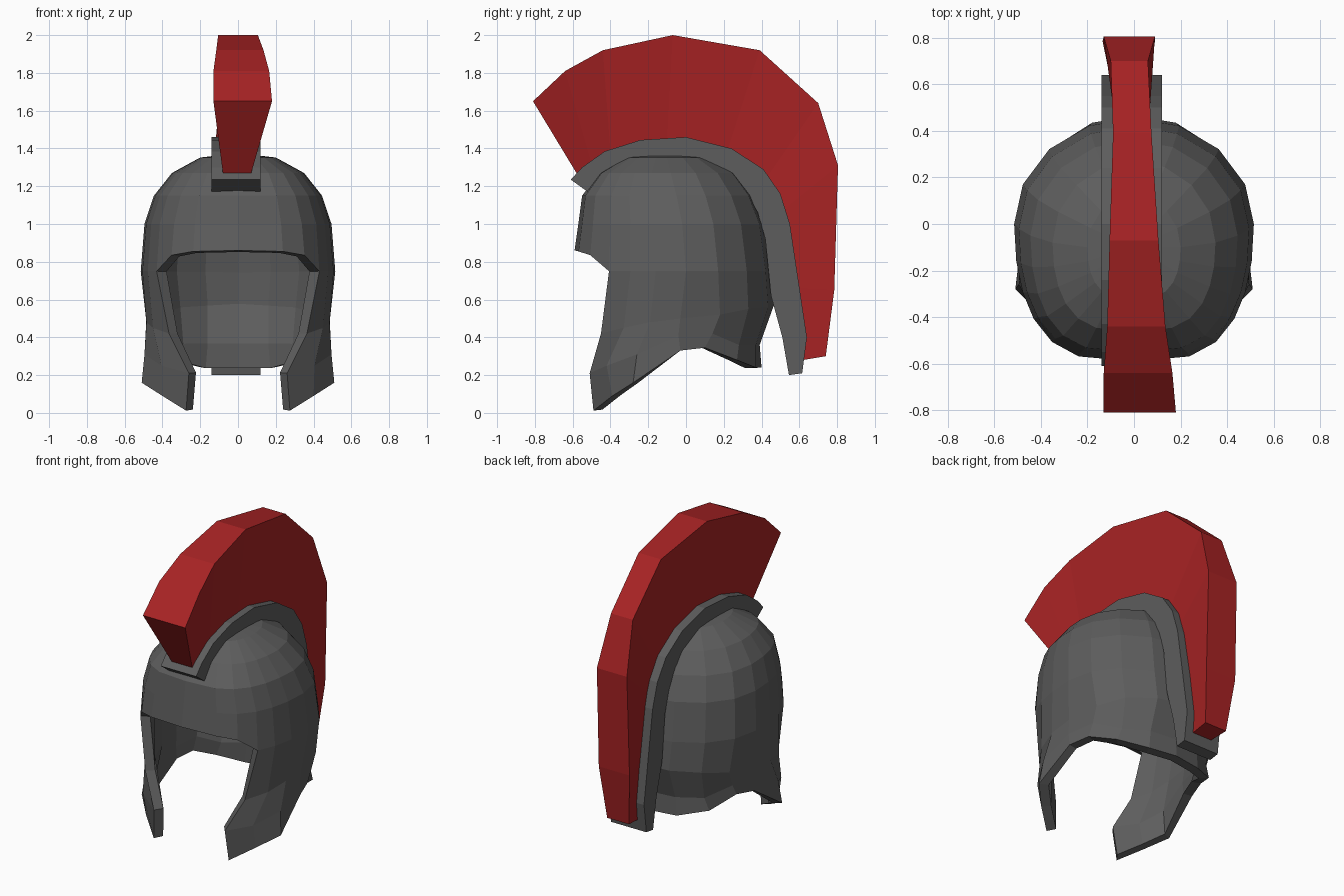
import bpy, bmesh
from math import sin, cos, radians

if "Cube" in bpy.data.objects:
    bpy.data.objects.remove(bpy.data.objects["Cube"])


def make_object(name, bm, mat):
    mesh = bpy.data.meshes.new(name)
    bm.to_mesh(mesh)
    bm.free()
    obj = bpy.data.objects.new(name, mesh)
    obj.data.materials.append(mat)
    bpy.context.collection.objects.link(obj)
    return obj


def make_material(name, color):
    mat = bpy.data.materials.new(name)
    mat.diffuse_color = (*color, 1)
    mat.use_nodes = True
    mat.node_tree.nodes["Principled BSDF"].inputs["Base Color"].default_value = mat.diffuse_color
    return mat


def loft_strip(name, sections, mat):
    """Closed strip; each section is (outer y, z), (inner y, z), outer x range, inner x range."""
    bm = bmesh.new()
    rings = []
    for (oy, oz), (iy, iz), (ol, orr), (il, ir) in sections:
        rings.append([bm.verts.new(p) for p in
                      ((ol, oy, oz), (orr, oy, oz), (ir, iy, iz), (il, iy, iz))])
    for a, b in zip(rings, rings[1:]):
        for i in range(4):
            j = (i + 1) % 4
            bm.faces.new((a[i], a[j], b[j], b[i]))
    bm.faces.new(rings[0])
    bm.faces.new(rings[-1])
    bmesh.ops.recalc_face_normals(bm, faces=bm.faces)
    return make_object(name, bm, mat)


red = make_material("red", (.39, .0165, .0175))
iron = make_material("dark_iron", (.11, .11, .11))

# Helmet shell: dome rings (z, half width, front y, back y, centre y)
rings = [(1.352, .20, -.32, .12, -.1), (1.27, .35, -.46, .27, -.08),
         (1.15, .445, -.55, .36, -.05), (1.0, .495, -.57, .42, -.02),
         (.75, .515, -.59, .455, 0)]
angles = [0, 16, 32, 48, 62, 76, 90, 112, 135, 158, 180]
brow_z = {0: .86, 16: .855, 32: .835}
# Cheek guard and neck guard: three points down each column
lower = {
    48: [(.365, -.45, .42), (.26, -.51, .21), (.275, -.49, .012)],
    62: [(.45, -.33, .45), (.405, -.42, .25), (.40, -.39, .09)],
    76: [(.485, -.19, .48), (.495, -.26, .31), (.51, -.28, .16)],
    90: [(.485, -.03, .50), (.48, -.04, .41), (.48, -.03, .33)],
    112: [(.445, .18, .52), (.44, .14, .42), (.44, .10, .345)],
    135: [(.345, .33, .55), (.33, .28, .36), (.36, .27, .28)],
    158: [(.18, .435, .56), (.18, .37, .36), (.19, .37, .24)],
    180: [(0, .465, .57), (0, .39, .36), (0, .40, .24)],
}


def ring_point(ring, angle):
    z, a, yf, yb, yc = ring
    s, c = sin(radians(angle)), cos(radians(angle))
    if angle == 180:
        s = 0
    if z == .75:
        z = brow_z.get(angle, z)
    if c > 0:                       # squarer at the front
        return (a * s ** .6, yc + (yf - yc) * c ** .92, z)
    return (a * s, yc - (yb - yc) * c, z)


bm = bmesh.new()
apex = bm.verts.new((0, -.1, 1.375))
columns = []
for ang in angles:
    pts = [ring_point(r, ang) for r in rings] + lower.get(ang, [])
    columns.append([bm.verts.new(p) for p in pts])
for a, b in zip(columns, columns[1:]):
    bm.faces.new((apex, a[0], b[0]))
    for r in range(min(len(a), len(b)) - 1):
        bm.faces.new((a[r + 1], b[r + 1], b[r], a[r]))
shell = make_object("helmet_shell", bm, iron)
mirror = shell.modifiers.new("mirror", 'MIRROR')
mirror.use_clip = True
solid = shell.modifiers.new("thickness", 'SOLIDIFY')
solid.thickness = .06
solid.offset = -1

# Crest holder: band running from brow to nape
W = (-.14, .12)
holder = [((-.61, 1.235), (-.52, 1.17)), ((-.55, 1.30), (-.46, 1.23)),
          ((-.43, 1.385), (-.36, 1.30)), ((-.24, 1.445), (-.22, 1.345)),
          ((0, 1.46), (-.03, 1.35)), ((.24, 1.40), (.16, 1.30)),
          ((.41, 1.29), (.31, 1.19)), ((.50, 1.16), (.38, 1.06)),
          ((.55, 1.0), (.42, .92)), ((.595, .70), (.45, .62)),
          ((.64, .40), (.51, .40)), ((.615, .21), (.545, .20))]
loft_strip("crest_holder", [(o, i, W, W) for o, i in holder], iron)

# Crest plume: slightly lopsided fan
crest = [
    ((-.81, 1.65), (-.58, 1.27), (-.13, .18), (-.08, .07)),
    ((-.64, 1.81), (-.50, 1.32), (-.13, .165), (-.08, .07)),
    ((-.44, 1.92), (-.40, 1.38), (-.115, .135), (-.08, .07)),
    ((-.07, 2.0), (-.10, 1.44), (-.105, .105), (-.08, .07)),
    ((.39, 1.92), (.22, 1.39), (-.09, .075), (-.08, .07)),
    ((.70, 1.64), (.43, 1.25), (-.10, .06), (-.08, .07)),
    ((.805, 1.31), (.52, 1.08), (-.13, .09), (-.08, .07)),
    ((.785, .65), (.59, .66), (-.135, .09), (-.08, .06)),
    ((.74, .30), (.62, .28), (-.10, .06), (-.08, .06)),
]
loft_strip("crest_plume", crest, red)
